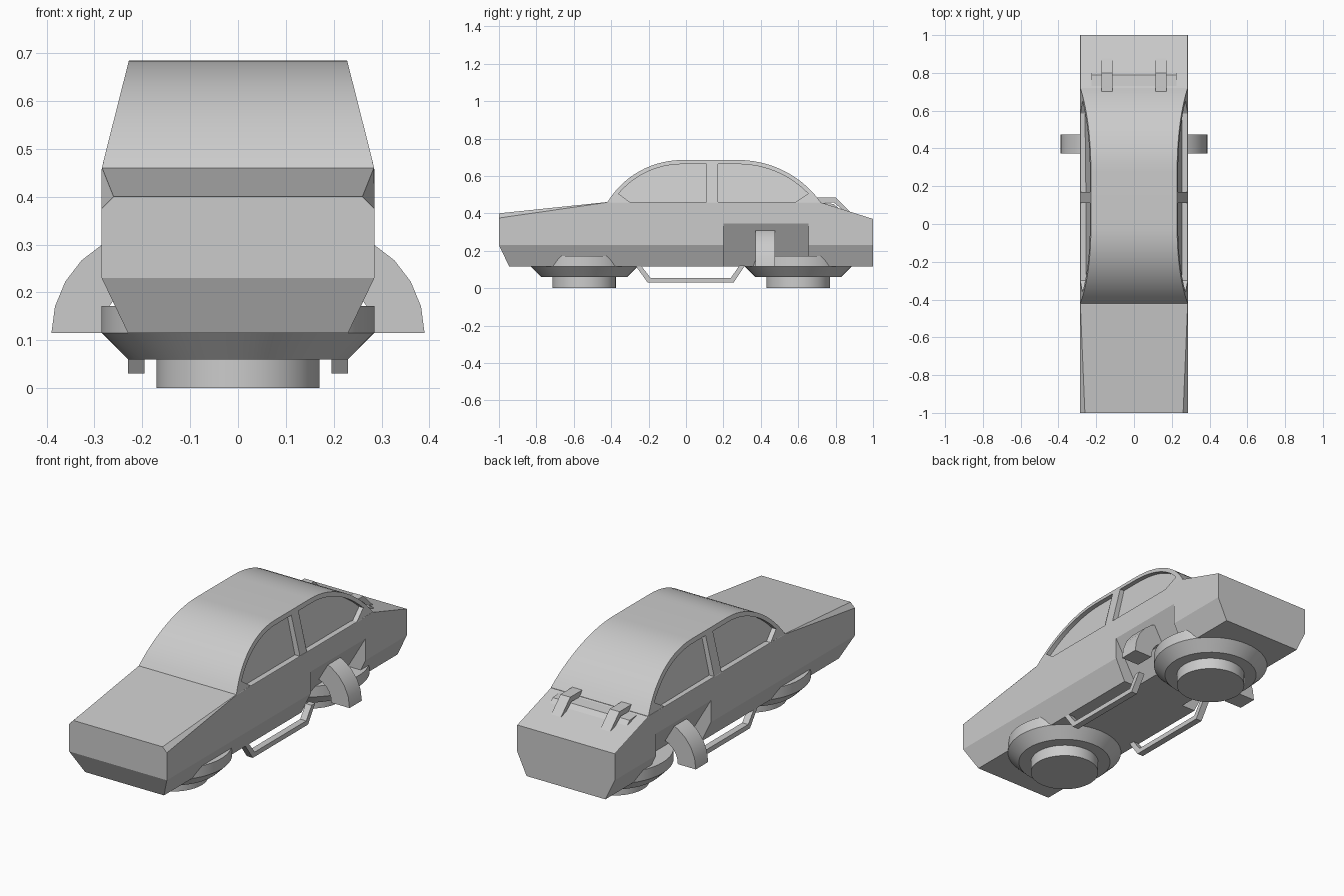
import bpy, bmesh, math

cube = bpy.data.objects.get("Cube")
if cube:
    bpy.data.objects.remove(cube, do_unlink=True)

grey = bpy.data.materials.new("light_grey")
grey.use_nodes = True
grey.diffuse_color = (0.6, 0.6, 0.6, 1)
grey.node_tree.nodes["Principled BSDF"].inputs["Base Color"].default_value = (0.6, 0.6, 0.6, 1)


def finish(name, bm, smooth=False):
    bmesh.ops.recalc_face_normals(bm, faces=bm.faces[:])
    mesh = bpy.data.meshes.new(name)
    bm.to_mesh(mesh)
    bm.free()
    mesh.materials.append(grey)
    ob = bpy.data.objects.new(name, mesh)
    bpy.context.collection.objects.link(ob)
    if smooth:
        shade(ob)
    return ob


def activate(ob):
    bpy.ops.object.select_all(action='DESELECT')
    ob.select_set(True)
    bpy.context.view_layer.objects.active = ob


def shade(ob):
    activate(ob)
    bpy.ops.object.shade_smooth_by_angle(angle=math.radians(25))


def loft(name, rings, smooth=False):
    """Skin a list of equal-length point rings and cap both ends."""
    bm = bmesh.new()
    rows = [[bm.verts.new(p) for p in ring] for ring in rings]
    n = len(rows[0])
    for a, b in zip(rows, rows[1:]):
        for i in range(n):
            j = (i + 1) % n
            bm.faces.new((a[i], a[j], b[j], b[i]))
    bm.faces.new(rows[0])
    bm.faces.new(rows[-1])
    return finish(name, bm, smooth)


def prism_x(name, profile, lo, hi, smooth=False):
    """Extrude a (y, z) profile in x between lo(z) and hi(z)."""
    return loft(name, [[(f(z), y, z) for y, z in profile] for f in (lo, hi)], smooth)


def prism_y(name, profile, y0, y1, smooth=False):
    """Extrude an (x, z) profile along y."""
    return loft(name, [[(x, y, z) for x, z in profile] for y in (y0, y1)], smooth)


def cut(target, cutter):
    mod = target.modifiers.new("cut", 'BOOLEAN')
    mod.operation = 'DIFFERENCE'
    mod.solver = 'EXACT'
    mod.object = cutter
    activate(target)
    bpy.ops.object.modifier_apply(modifier=mod.name)
    bpy.data.objects.remove(cutter, do_unlink=True)


def arc(cx, cz, r, a0, a1, n):
    angles = [math.radians(a0 + (a1 - a0) * i / n) for i in range(n + 1)]
    return [(cx + r * math.cos(a), cz + r * math.sin(a)) for a in angles]


SIDES = ((1, "left"), (-1, "right"))

# Lower body: sections from nose to tail with chamfered hood edges
bm = bmesh.new()
rows = []
for y, y_low, z_side, x_top, z_top in ((-1, -0.945, 0.375, 0.26, 0.40),
                                       (-0.425, -0.425, 0.458, 0.284, 0.46),
                                       (0.715, 0.715, 0.458, 0.284, 0.46),
                                       (1, 1, 0.368, 0.284, 0.37)):
    half = [(0.23, y_low, 0.115), (0.285, y, 0.23), (0.285, y, z_side), (x_top, y, z_top)]
    ring = half + [(-x, yy, z) for x, yy, z in reversed(half)]
    rows.append([bm.verts.new(p) for p in ring])
for a, b in zip(rows, rows[1:]):
    for i in range(8):
        j = (i + 1) % 8
        bm.faces.new((a[i], a[j], b[j], b[i]))
nose = rows[0]
bm.faces.new(nose[1:7])
bm.faces.new((nose[0], nose[1], nose[6], nose[7]))
bm.faces.new(rows[-1])
body = finish("body", bm)

# Wedge recesses in the rear flanks
for s, side in SIDES:
    wedge = [(s * x, z) for x, z in ((0.285, 0.345), (0.112, 0.05), (0.5, 0.05), (0.5, 0.345))]
    cut(body, prism_y("recess_cutter", wedge, 0.2, 0.655))


# Cabin with sides leaning inward
def side_x(z):
    return min(0.2845, 0.285 - (z - 0.46) * 0.253)


roof = [(-0.42, 0.45)] + arc(-0.02, 0.217, 0.468, 148.7, 90, 14)
roof += arc(0.28, 0.142, 0.543, 90, 35.9, 14) + [(0.72, 0.45)]
cabin = prism_x("cabin", roof, lambda z: -side_x(z), side_x)

# Recessed side windows either side of the central pillar
front_win = [(0.11, 0.44), (-0.30, 0.44), (-0.30, 0.46)] + arc(-0.02, 0.217, 0.446, 139.8, 90, 12) + [(0.11, 0.663)]
rear_win = [(0.17, 0.44), (0.585, 0.44), (0.585, 0.46)] + arc(0.28, 0.142, 0.521, 44.2, 90, 12) + [(0.17, 0.663)]
for s, side in SIDES:
    for win in (front_win, rear_win):
        cut(cabin, prism_x("window_cutter", win,
                           lambda z: s * (side_x(z) - 0.025),
                           lambda z: s * (side_x(z) + 0.1)))
shade(cabin)

# Round hover pads under nose and tail
pad = [(0.285, 0.172), (0.285, 0.115), (0.23, 0.06), (0.17, 0.06), (0.17, 0)]
for name, cy in (("front_hover_pad", -0.545), ("rear_hover_pad", 0.60)):
    turns = [math.tau * i / 48 for i in range(48)]
    loft(name, [[(r * math.cos(t), cy + r * math.sin(t), z) for t in turns] for r, z in pad], True)

# Skid rails between the pads
rail = [(-0.27, 0.12), (-0.205, 0.03), (0.255, 0.03), (0.315, 0.12),
        (0.285, 0.12), (0.24, 0.055), (-0.19, 0.055), (-0.24, 0.12)]
for s, side in SIDES:
    prism_x(side + "_skid_rail", rail, lambda z: s * 0.195, lambda z: s * 0.23)

# Curved side fins rising out of the recesses
for s, side in SIDES:
    fin = arc(0.175, 0.115, 0.215, 0, 90, 6) + arc(0.175, 0.115, 0.11, 90, 0, 6)
    prism_y(side + "_fin", [(s * x, z) for x, z in fin], 0.372, 0.475, True)

# Rear deck ledge and its two hinge straps
ledge = [(0.725, 0.44), (0.73, 0.456), (0.79, 0.45), (0.815, 0.427), (0.80, 0.42)]
prism_x("deck_ledge", ledge, lambda z: -0.225, lambda z: 0.225)
strap = [(0.70, 0.455), (0.70, 0.485), (0.80, 0.485), (0.878, 0.408), (0.85, 0.408), (0.79, 0.458)]
for s, side in SIDES:
    prism_x(side + "_hinge_strap", strap, lambda z: s * 0.115, lambda z: s * 0.172)
